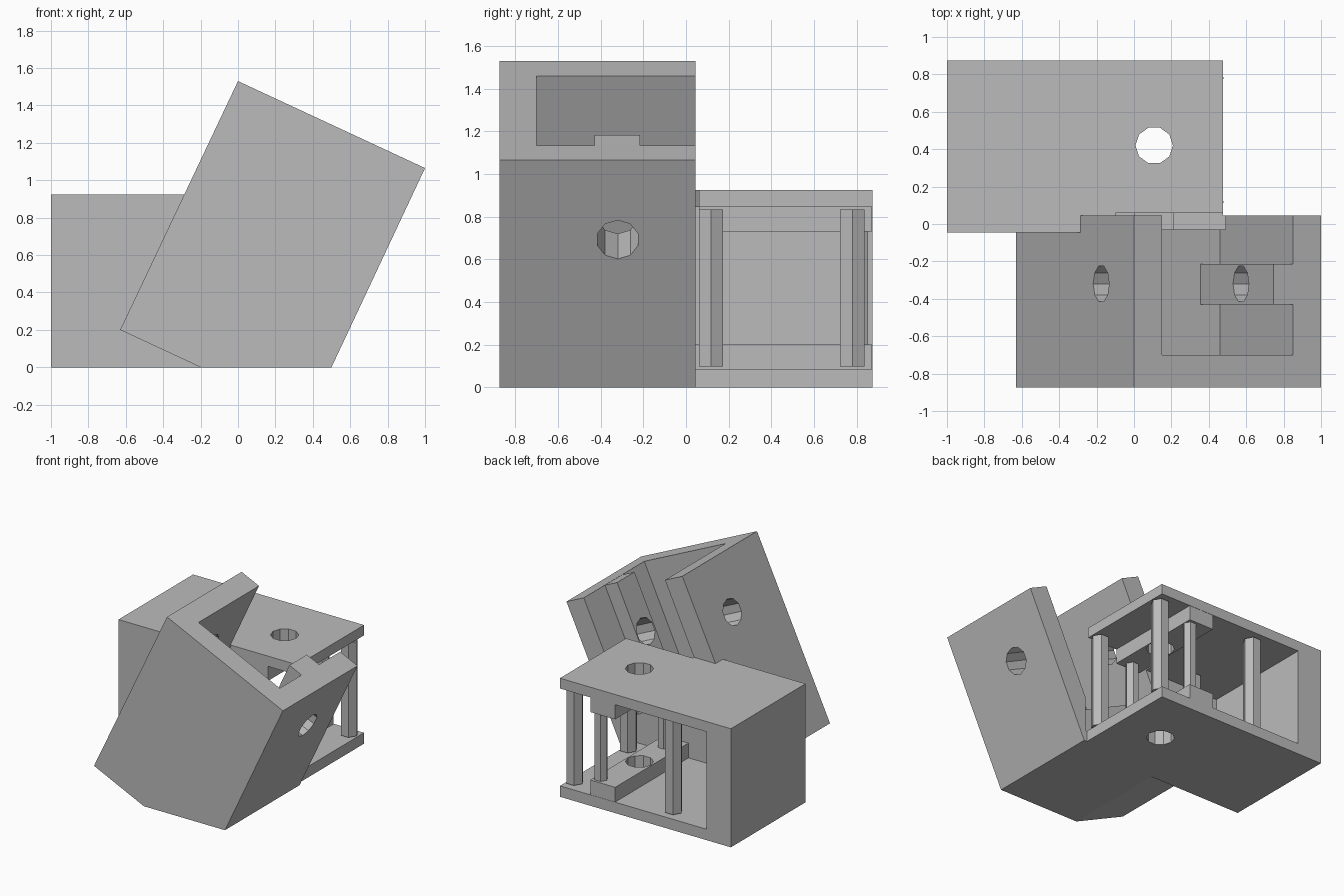
import bpy, bmesh, math
from mathutils import Vector

cube = bpy.data.objects.get("Cube")
if cube:
    bpy.data.objects.remove(cube, do_unlink=True)

grey = bpy.data.materials.new("light_grey")
grey.use_nodes = True
color = (0.5, 0.5, 0.5, 1)
grey.diffuse_color = color
for node in grey.node_tree.nodes:
    if node.type == "BSDF_PRINCIPLED":
        node.inputs["Base Color"].default_value = color


def extrude(name, points, offset):
    """Closed prism from a flat outline moved along an offset vector."""
    bm = bmesh.new()
    face = bm.faces.new([bm.verts.new(p) for p in points])
    new = bmesh.ops.extrude_face_region(bm, geom=[face])["geom"]
    verts = [v for v in new if isinstance(v, bmesh.types.BMVert)]
    bmesh.ops.translate(bm, verts=verts, vec=Vector(offset))
    bmesh.ops.recalc_face_normals(bm, faces=bm.faces)
    mesh = bpy.data.meshes.new(name)
    bm.to_mesh(mesh)
    bm.free()
    mesh.materials.append(grey)
    ob = bpy.data.objects.new(name, mesh)
    bpy.context.collection.objects.link(ob)
    return ob


def slab(name, outline, y0, y1):
    return extrude(name, [(x, y0, z) for x, z in outline], (0, y1 - y0, 0))


def box(name, x, y, z):
    return slab(name, [(x[0], z[0]), (x[1], z[0]), (x[1], z[1]), (x[0], z[1])], *y)


def rod(name, center, radius, sides, u, v, offset):
    ring = []
    for i in range(sides):
        a = math.tau * i / sides
        ring.append(Vector(center) + radius * (math.cos(a) * u + math.sin(a) * v))
    return extrude(name, ring, offset)


def cut(ob, *cutters):
    for c in cutters:
        mod = ob.modifiers.new("cut", "BOOLEAN")
        mod.operation = "DIFFERENCE"
        mod.solver = "EXACT"
        mod.object = c
    bpy.context.view_layer.update()
    dg = bpy.context.evaluated_depsgraph_get()
    mesh = bpy.data.meshes.new_from_object(ob.evaluated_get(dg))
    ob.modifiers.clear()
    ob.data = mesh


# Directions of the leaning box: across its open end and down its length
tilt = math.radians(25)
across = Vector((math.cos(tilt), 0, -math.sin(tilt)))
down = Vector((-math.sin(tilt), 0, -math.cos(tilt)))
top = Vector((0, 0, 1.53))
X, Y, Z = Vector((1, 0, 0)), Vector((0, 1, 0)), Vector((0, 0, 1))
WIDTH, WALL, DEPTH = 1.103, 0.165, 0.922


def leaning(name, a0, a1, d0, d1, y0, y1):
    pts = [top + across * a + down * d
           for a, d in ((a0, d0), (a1, d0), (a1, d1), (a0, d1))]
    return slab(name, [(p.x, p.z) for p in pts], y0, y1)


# Main bodies
upright_box = box("upright_box", (-1, 0.475), (-0.045, 0.875), (0, 0.925))
leaning_box = slab("leaning_box", [(0, 1.53), (1, 1.065), (0.5, 0), (-0.2, 0),
                                   (-0.63, 0.2)], -0.875, 0.045)

# Crossing ribs inside the upright box, and the rib inside the leaning box
rib_low = box("lower_rib", (0, 0.215), (-0.03, 0.873), (0.085, 0.2))
rib_high = box("upper_rib", (0, 0.215), (-0.03, 0.873), (0.73, 0.845))
rib_lean = leaning("leaning_rib", WIDTH - WALL - 0.116, WIDTH - WALL,
                   0, DEPTH, -0.43, -0.215)

# Cutters
room = box("room_cutter", (-0.79, 0.49), (-0.03, 1), (0.085, 0.845))
pocket = leaning("pocket_cutter", WALL, WIDTH - WALL, -0.2, DEPTH, -0.7, 0.06)
hole = rod("upright_hole_cutter", (0.108, 0.42, -0.1), 0.1, 10, X, Y, Z * 1.2)
lean_hole = rod("leaning_hole_cutter", top + down * 0.41 - across * 0.1 - Y * 0.32,
                0.1, 10, down, Y, across * 1.4)

cut(upright_box, room, pocket, hole)
cut(rib_low, hole)
cut(rib_high, pocket, hole)
cut(leaning_box, pocket, room, lean_hole)
cut(rib_lean, lean_hole)
for c in (room, pocket, hole, lean_hole):
    bpy.data.objects.remove(c, do_unlink=True)

# Six-sided posts between the plates, thinner ones between the ribs
for x, side in ((0.414, "outer"), (-0.44, "inner")):
    for y, end in ((0.117, "front"), (0.78, "back")):
        rod(f"{side}_{end}_post", (x, y, 0.098), 0.066, 6, X, Y, Z * 0.736)
for x, y, end in ((0.11, 0.11, "front"), (0.165, 0.81, "back")):
    rod(f"rib_{end}_post", (x, y, 0.2), 0.05, 6, X, Y, Z * 0.53)
